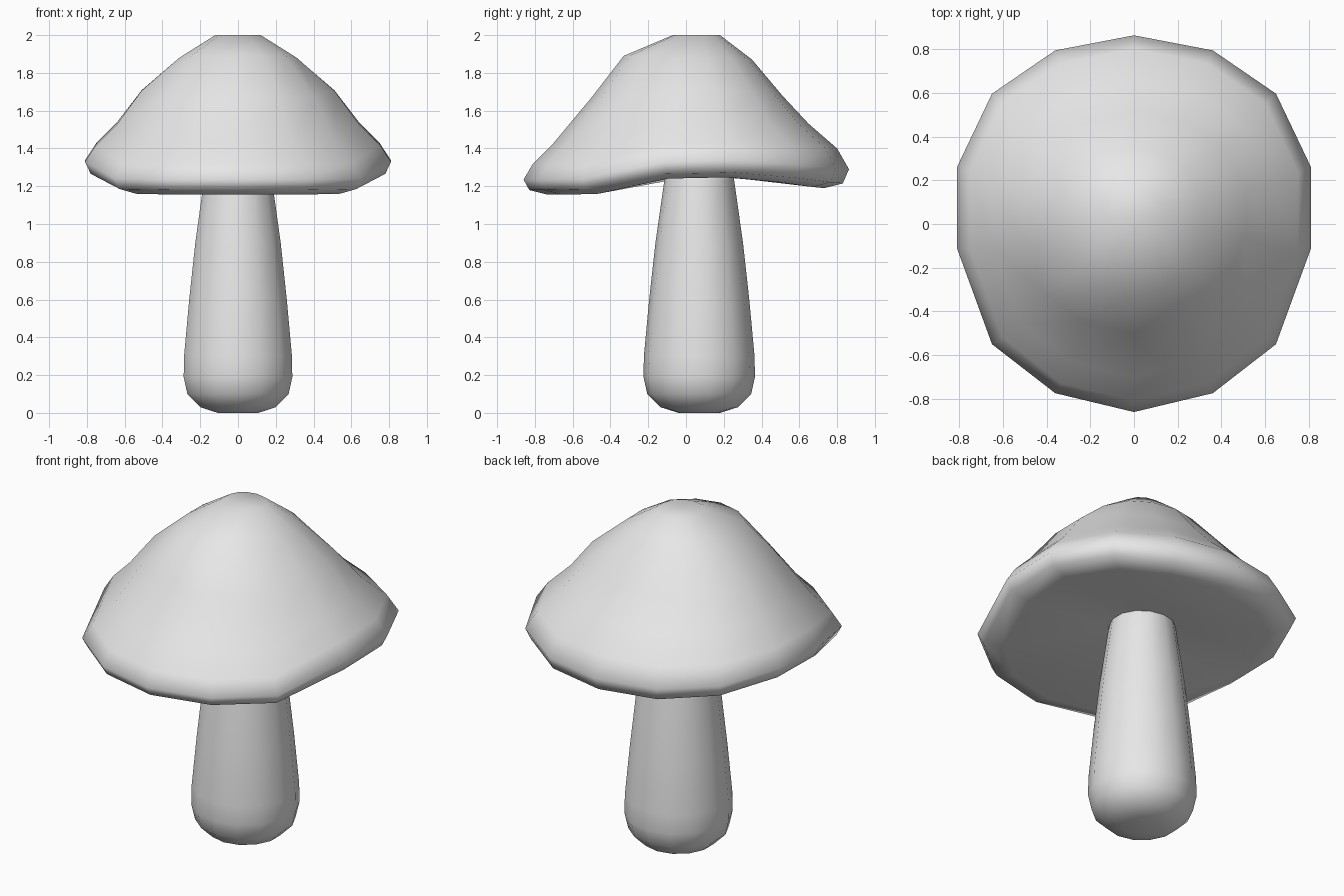
import bpy, bmesh, math

if "Cube" in bpy.data.objects:
    bpy.data.objects.remove(bpy.data.objects["Cube"], do_unlink=True)

SIDES = 14
AXIS_Y = 0.07

grey = bpy.data.materials.new("plain grey")
grey.use_nodes = True
grey.diffuse_color = (0.8, 0.8, 0.8, 1)
grey.node_tree.nodes["Principled BSDF"].inputs["Base Color"].default_value = (0.8, 0.8, 0.8, 1)


def skin(name, rings):
    """Join closed rings of points, bottom to top, and cap both ends."""
    bm = bmesh.new()
    loops = [[bm.verts.new(p) for p in ring] for ring in rings]
    for low, high in zip(loops, loops[1:]):
        for i in range(SIDES):
            j = (i + 1) % SIDES
            bm.faces.new((low[i], low[j], high[j], high[i]))
    bm.faces.new(loops[0][::-1])
    bm.faces.new(loops[-1])
    bmesh.ops.recalc_face_normals(bm, faces=bm.faces)
    for face in bm.faces:
        face.smooth = True
    mesh = bpy.data.meshes.new(name)
    bm.to_mesh(mesh)
    bm.free()
    mesh.materials.append(grey)
    obj = bpy.data.objects.new(name, mesh)
    bpy.context.collection.objects.link(obj)


def stem_ring(radius, z):
    angles = [math.tau * i / SIDES for i in range(SIDES)]
    return [(radius * math.sin(a), AXIS_Y - radius * math.cos(a), z) for a in angles]


# How far forward each cap column sits, and its share of front and back height
FORWARD = (1, 0.9, 0.64, 0.13, -0.3, -0.69, -0.92, -1)
FRONT = (1, 1, 0.95, 0.1, 0, 0, 0, 0)
BACK = (0, 0, 0, 0, 0.05, 0.5, 0.9, 1)


def cap_ring(front, side, back):
    """Ring through a front (y, z), a side (x, z) and a back (y, z) point."""
    middle, half = (front[0] + back[0]) / 2, (back[0] - front[0]) / 2
    ring = []
    for i in range(SIDES):
        k = min(i, SIDES - i)
        x = side[0] / 0.975 * math.sin(math.tau * i / SIDES)
        z = side[1] + FRONT[k] * (front[1] - side[1]) + BACK[k] * (back[1] - side[1])
        ring.append((x, middle - half * FORWARD[k], z))
    return ring


# Stem: rounded foot, gentle taper up into the cap
skin("stem", [stem_ring(r, z) for r, z in (
    (0.11, 0), (0.205, 0.03), (0.275, 0.1), (0.295, 0.19), (0.293, 0.3),
    (0.265, 0.6), (0.232, 0.9), (0.185, 1.23), (0.175, 1.29))])

# Cap: underside, drooping rim, then the dome
skin("cap", [cap_ring(*points) for points in (
    ((-0.11, 1.25), (0.17, 1.255), (0.24, 1.25)),
    ((-0.73, 1.155), (0.67, 1.25), (0.73, 1.19)),
    ((-0.83, 1.18), (0.78, 1.275), (0.83, 1.215)),
    ((-0.86, 1.235), (0.81, 1.34), (0.863, 1.29)),
    ((-0.81, 1.32), (0.75, 1.43), (0.80, 1.40)),
    ((-0.70, 1.43), (0.64, 1.54), (0.65, 1.53)),
    ((-0.50, 1.67), (0.51, 1.71), (0.51, 1.68)),
    ((-0.33, 1.89), (0.31, 1.88), (0.35, 1.87)),
    ((-0.07, 2.0), (0.12, 2.0), (0.18, 2.0)))])
